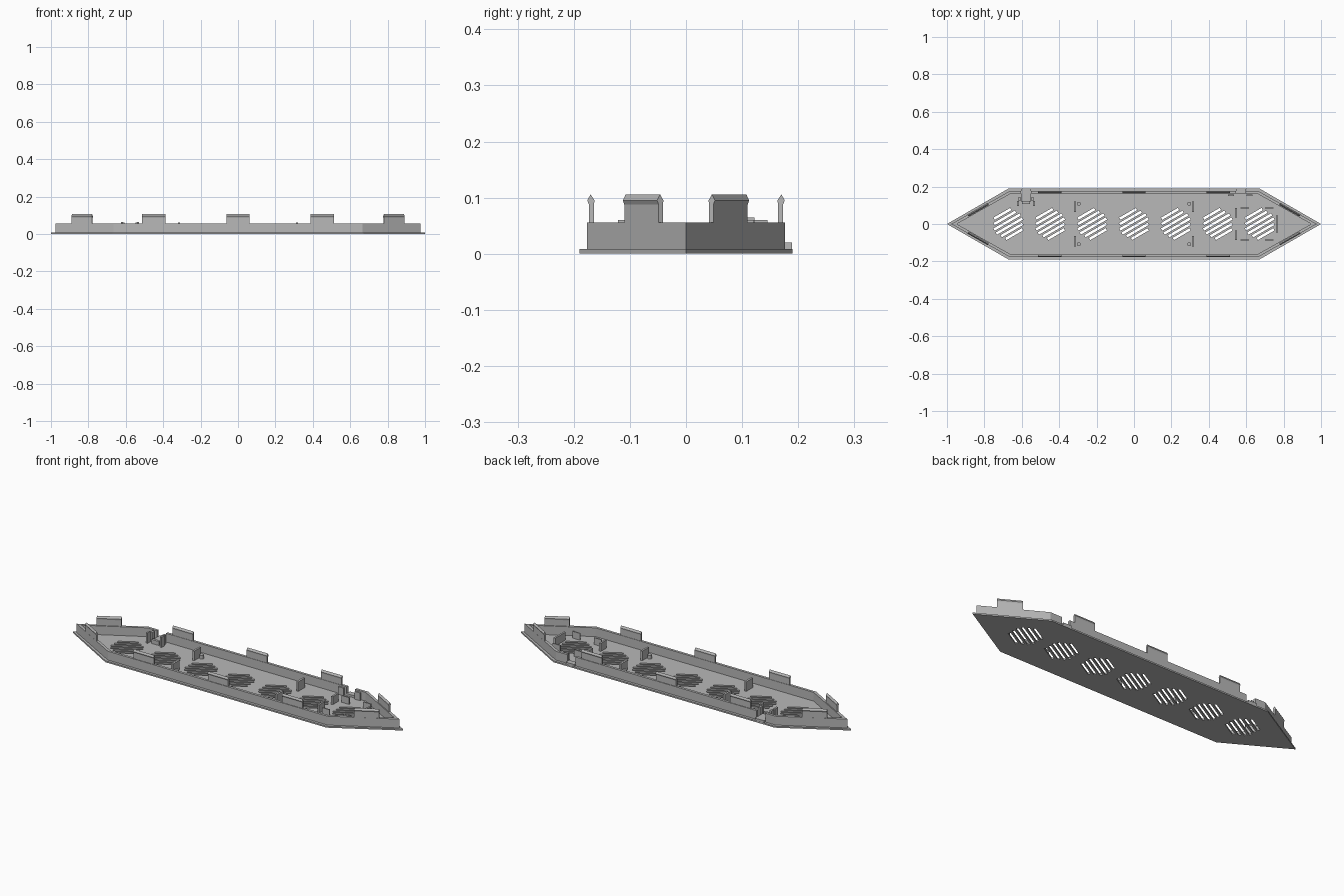
import bpy, bmesh, math
from mathutils import Matrix, Vector

cube = bpy.data.objects.get("Cube")
if cube:
    bpy.data.objects.remove(cube, do_unlink=True)

GREY = (0.48, 0.48, 0.48, 1)
mat = bpy.data.materials.new("stone grey")
mat.use_nodes = True
mat.diffuse_color = GREY
mat.node_tree.nodes["Principled BSDF"].inputs["Base Color"].default_value = GREY


def finish(name, bm):
    bmesh.ops.recalc_face_normals(bm, faces=bm.faces)
    me = bpy.data.meshes.new(name)
    bm.to_mesh(me)
    bm.free()
    me.materials.append(mat)
    ob = bpy.data.objects.new(name, me)
    bpy.context.collection.objects.link(ob)
    return ob


def add_box(bm, x0, x1, y0, y1, z0, z1, frame=Matrix()):
    mid = Vector((x0 + x1, y0 + y1, z0 + z1)) / 2
    size = Matrix.Diagonal((x1 - x0, y1 - y0, z1 - z0, 1))
    bmesh.ops.create_cube(bm, size=1, matrix=frame @ Matrix.Translation(mid) @ size)


def boxes(name, rows):
    bm = bmesh.new()
    for row in rows:
        add_box(bm, *row)
    return finish(name, bm)


def prism(bm, points, offset):
    face = bm.faces.new([bm.verts.new(p) for p in points])
    out = bmesh.ops.extrude_face_region(bm, geom=[face])["geom"]
    bmesh.ops.translate(bm, vec=offset, verts=[v for v in out if isinstance(v, bmesh.types.BMVert)])


def outline(tip, shoulder, side):
    return [(tip, 0), (shoulder, side), (-shoulder, side),
            (-tip, 0), (-shoulder, -side), (shoulder, -side)]


def hull_prism(name, shape, z0, z1):
    bm = bmesh.new()
    prism(bm, [(x, y, z0) for x, y in shape], (0, 0, z1 - z0))
    return finish(name, bm)


def cut(ob, cutter):
    cutter.hide_render = True
    mod = ob.modifiers.new("cut", "BOOLEAN")
    mod.operation = "DIFFERENCE"
    mod.solver = "EXACT"
    mod.object = cutter
    bpy.context.view_layer.objects.active = ob
    bpy.ops.object.modifier_apply(modifier=mod.name)
    bpy.data.objects.remove(cutter, do_unlink=True)


DECK = 0.008
WALL = 0.056

# Deck plate with seven hexagonal groups of diagonal slots
deck = hull_prism("deck", outline(1, 0.67, 0.19), 0, DECK)
bm = bmesh.new()
for i in range(-3, 4):
    frame = Matrix.Translation((i * 0.224, 0, 0)) @ Matrix.Rotation(math.radians(30), 4, "Z")
    for k in range(6):
        t = (k - 2.5) * 0.025
        half = 0.088 - abs(t) * math.tan(math.radians(30))
        add_box(bm, -half, half, t - 0.007, t + 0.007, -0.05, 0.05, frame)
cut(deck, finish("slot_cutter", bm))

# Perimeter wall with two gate openings at the back
wall = hull_prism("perimeter_wall", outline(0.977, 0.665, 0.176), DECK, WALL)
cut(wall, hull_prism("inside_cutter", outline(0.947, 0.66, 0.162), 0, 0.1))
cut(wall, boxes("gate_cutter", [(-0.605, -0.55, 0.14, 0.2, 0.02, 0.1),
                                (0.545, 0.595, 0.14, 0.2, 0.02, 0.1)]))

# Raised shields on the wall, with a pointed flared head
PROFILE = [(-0.005, 0.05), (0.004, 0.05), (0.004, 0.088), (0.007, 0.095),
           (0.001, 0.106), (-0.006, 0.095), (-0.005, 0.088)]
slant = math.atan2(0.17, 0.3)
places = [(x, s * 0.169, 0 if s > 0 else math.pi) for x in (-0.45, 0, 0.45) for s in (1, -1)]
for sx in (1, -1):
    for sy in (1, -1):
        outward = math.atan2(sy * math.cos(slant), sx * math.sin(slant))
        places.append((sx * 0.833, sy * 0.076, outward - math.pi / 2))
for x, y, angle in places:
    bm = bmesh.new()
    prism(bm, [(-0.062, o, z) for o, z in PROFILE], (0.124, 0, 0))
    bm.transform(Matrix.Translation((x, y, 0)) @ Matrix.Rotation(angle, 4, "Z"))
    finish("wall_shield", bm)

# Gate steps, side posts and guards
boxes("long_gate_walkway", [(-0.605, -0.55, 0.12, 0.189, 0, 0.02),
                            (-0.60, -0.555, 0.108, 0.122, DECK, 0.03)])
boxes("long_gate_posts", [(x - 0.005, x + 0.005, 0.096, 0.122, DECK, 0.065) for x in (-0.62, -0.535)]
      + [(x - 0.006, x + 0.006, 0.122, 0.145, DECK, 0.06) for x in (-0.612, -0.543)])
boxes("short_gate_step", [(0.545, 0.595, 0.16, 0.189, 0, 0.02)])
boxes("short_gate_guards", [(x - 0.016, x + 0.016, 0.15, 0.158, DECK, 0.05) for x in (0.518, 0.618)])

# Four deck screens, each with a small round stool
for sx in (1, -1):
    for sy in (1, -1):
        ys = sorted((sy * 0.063, sy * 0.121))
        xs = sorted((sx * 0.309, sx * 0.32))
        boxes("deck_screen", [(*xs, *ys, DECK, 0.06)])
        bm = bmesh.new()
        bmesh.ops.create_cone(bm, cap_ends=True, segments=12, radius1=0.011, radius2=0.011,
                              depth=0.02, matrix=Matrix.Translation((sx * 0.295, sy * 0.108, 0.018)))
        finish("round_stool", bm)

# Low screens around the last grating
boxes("end_screen", [(0.76, 0.77, -0.045, 0.045, DECK, 0.052)])
for s in (1, -1):
    ys = sorted((s * 0.034, s * 0.085))
    boxes("cross_screen", [(0.54, 0.55, *ys, DECK, 0.052)])
    boxes("side_screens", [(x, x + 0.045, s * 0.086 - 0.003, s * 0.086 + 0.003, DECK, 0.045)
                           for x in (0.57, 0.70)])
